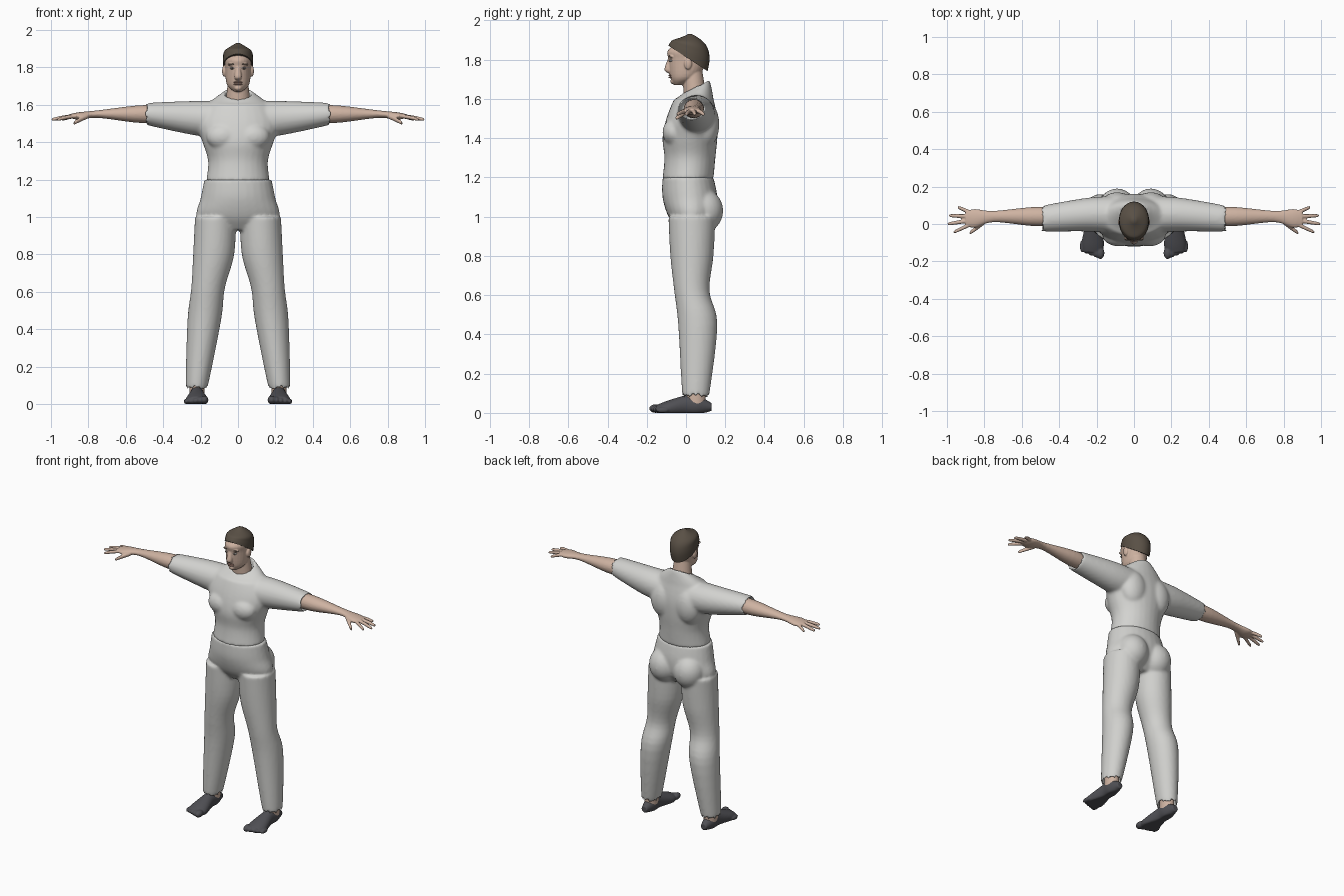
import bpy
import bmesh
from math import cos, sin, tau
from mathutils import Matrix, Vector

default_cube = bpy.data.objects.get("Cube")
if default_cube:
    bpy.data.objects.remove(default_cube, do_unlink=True)


def make_material(name, red, green, blue):
    material = bpy.data.materials.new(name)
    material.use_nodes = True
    colour = (red, green, blue, 1)
    material.diffuse_color = colour
    shader = material.node_tree.nodes["Principled BSDF"]
    shader.inputs["Base Color"].default_value = colour
    shader.inputs["Roughness"].default_value = .8
    return material


shirt_white = make_material("shirt_white", .65, .65, .63)
trouser_white = make_material("trouser_white", .63, .63, .61)
skin = make_material("skin", .62, .45, .36)
dark_hair = make_material("dark_brown_hair", .1, .08, .06)
charcoal = make_material("charcoal_shoe", .08, .08, .09)
lip_brown = make_material("lip_brown", .42, .25, .2)
eye_white = make_material("eye_white", .65, .62, .58)
iris_brown = make_material("iris_brown", .06, .04, .03)

X_AXIS, Y_AXIS, Z_AXIS = range(3)
SIDES = {"left": 1, "right": -1}


def spline(rows, steps=5):
    """Smooth curve through whole rows of numbers."""
    result = []
    last = len(rows) - 1
    for index in range(last):
        start, end = rows[index], rows[index + 1]
        leave = (end - rows[max(index - 1, 0)]) / 2
        arrive = (rows[min(index + 2, last)] - start) / 2
        change = end - start
        for step in range(steps):
            t = step / steps
            square = 3 * change - 2 * leave - arrive
            cube = leave + arrive - 2 * change
            result.append(start + t * (leave + t * (square + t * cube)))
    return result + [rows[last]]


def loft(bm, axis, rows, side=1, hem=False, sides=28):
    """Closed tube; each row is position on axis, two centres, two radii."""
    rows = [Vector(row) for row in rows]
    if hem:
        # Fold the end back inside to make an open cloth edge
        inward = -.04 if rows[-1][0] > rows[0][0] else .04
        lip = rows[-1] - Vector((0, 0, 0, .01, .01))
        rows += [lip, lip + Vector((inward, 0, 0, -.005, -.005))]
    across, along = [i for i in range(3) if i != axis]
    rings = []
    for position, a, b, radius_a, radius_b in spline(rows):
        ring = []
        for corner in range(sides):
            angle = tau * corner / sides
            point = Vector()
            point[axis] = position
            point[across] = a + radius_a * cos(angle)
            point[along] = b + radius_b * sin(angle)
            point.x *= side
            ring.append(bm.verts.new(point))
        rings.append(ring)
    for low, high in zip(rings, rings[1:]):
        for i in range(sides):
            bm.faces.new((low[i - 1], low[i], high[i], high[i - 1]))
    bm.faces.new(rings[0])
    bm.faces.new(rings[-1])


def trunk(bm, rows, hem=False):
    """Upright loft centred on x; each row is z, y, half width, half depth."""
    loft(bm, Z_AXIS, [(z, 0, y, width, depth) for z, y, width, depth in rows], hem=hem)


def slant(bm, start, end, amount, pivot):
    """Tilt rings front to back, growing from height start to height end."""
    for vert in bm.verts:
        weight = (vert.co.z - start) / (end - start)
        vert.co.z += amount * min(max(weight, 0), 1) * (vert.co.y - pivot)


def blob(bm, centre, radii, side=1):
    x, y, z = centre
    matrix = Matrix.Translation((x * side, y, z)) @ Matrix.Diagonal((*radii, 1))
    bmesh.ops.create_uvsphere(bm, u_segments=24, v_segments=14, radius=1, matrix=matrix)


def finger(bm, base, tip, radius, side):
    """Slightly arched finger with a rounded tip."""
    rows = []
    for t, taper in ((0, 1), (.5, 1), (.9, .8), (1, .3)):
        x, y, z = base.lerp(tip, t)
        arch = .01 * t * (1 - t)
        rows.append((x, y, z + arch, radius * taper, radius * taper))
    loft(bm, X_AXIS, rows, side, sides=14)


def finish(bm, name, material, voxel=0, smoothing=0):
    """Create the object; a voxel size fuses its overlapping pieces."""
    bmesh.ops.recalc_face_normals(bm, faces=bm.faces[:])
    mesh = bpy.data.meshes.new(name)
    bm.to_mesh(mesh)
    bm.free()
    mesh.materials.append(material)
    mesh.shade_smooth()
    mesh.set_sharp_from_angle(angle=1)
    obj = bpy.data.objects.new(name, mesh)
    bpy.context.collection.objects.link(obj)
    if voxel:
        fuse = obj.modifiers.new("fuse", 'REMESH')
        fuse.mode = 'VOXEL'
        fuse.voxel_size = voxel
        fuse.use_smooth_shade = True
        soften = obj.modifiers.new("soften", 'SMOOTH')
        soften.iterations = smoothing


# Shirt: torso with slanted collar, chest, shoulder blades and open sleeves
bm = bmesh.new()
trunk(bm, [(1.19, .01, .17, .13), (1.3, .02, .16, .13), (1.4, .02, .19, .14),
           (1.5, .03, .22, .13), (1.6, .04, .17, .1), (1.66, .05, .08, .07)], hem=True)
slant(bm, 1.6, 1.66, .5, pivot=.05)
for side in SIDES.values():
    loft(bm, X_AXIS, [(.1, .05, 1.52, .1, .1), (.25, .05, 1.53, .09, .09),
                      (.48, .03, 1.55, .07, .06)], side, hem=True)
    blob(bm, (.08, -.06, 1.43), (.09, .06, .07), side)
    blob(bm, (.09, .1, 1.47), (.09, .07, .12), side)
finish(bm, "shirt", shirt_white, voxel=.009, smoothing=7)

# Trousers: hips, seat and legs with open cuffs
bm = bmesh.new()
trunk(bm, [(1.2, .01, .18, .13), (1.1, .02, .2, .14),
           (1, .03, .22, .12), (.93, .03, .12, .07)])
for side in SIDES.values():
    loft(bm, Z_AXIS, [(1, .12, .03, .11, .12), (.8, .13, .03, .11, .11),
                      (.62, .16, .03, .09, .09), (.45, .18, .06, .09, .1),
                      (.1, .22, .05, .06, .07)], side, hem=True)
    blob(bm, (.09, .09, 1.03), (.1, .1, .11), side)
finish(bm, "trousers", trouser_white, voxel=.009, smoothing=6)

# Head: neck, skull, nose, chin, brow ridges and ears
bm = bmesh.new()
trunk(bm, [(1.58, .05, .07, .06), (1.76, .03, .05, .05)])
trunk(bm, [(1.67, -.04, .02, .02), (1.71, -.01, .06, .07), (1.8, .01, .07, .1),
           (1.85, .01, .07, .1), (1.91, .02, .03, .03)])
trunk(bm, [(1.81, -.08, .01, .01), (1.75, -.09, .02, .02), (1.73, -.08, .01, .01)])
blob(bm, (0, -.065, 1.69), (.02, .015, .015))
for side in SIDES.values():
    blob(bm, (.03, -.075, 1.815), (.025, .013, .008), side)
    blob(bm, (.075, .01, 1.78), (.01, .02, .03), side)
finish(bm, "head", skin, voxel=.004, smoothing=3)

# Hair cap: hairline slopes from forehead to nape
bm = bmesh.new()
trunk(bm, [(1.8, .01, .08, .1), (1.85, .02, .08, .1),
           (1.89, .02, .07, .08), (1.93, .02, .01, .01)])
slant(bm, 1.92, 1.8, -.65, pivot=.02)
finish(bm, "hair", dark_hair)

# Lips
bm = bmesh.new()
for height in (1.72, 1.71):
    blob(bm, (0, -.078, height), (.023, .012, .005))
finish(bm, "lips", lip_brown)

for name, side in SIDES.items():
    # Eye, iris and eyebrow
    for part, material, centre, radii in (
            ("eye", eye_white, (.03, -.076, 1.795), (.013, .011, .006)),
            ("iris", iris_brown, (.03, -.083, 1.795), (.005, .005, .005)),
            ("eyebrow", dark_hair, (.03, -.083, 1.818), (.02, .006, .003))):
        bm = bmesh.new()
        blob(bm, centre, radii, side)
        finish(bm, f"{name}_{part}", material)

    # Forearm and palm, with four fanned fingers and a thumb
    bm = bmesh.new()
    loft(bm, X_AXIS, [(.42, .04, 1.55, .05, .05), (.55, .04, 1.55, .05, .045),
                      (.75, .04, 1.55, .03, .02), (.85, .03, 1.54, .05, .02),
                      (.9, .03, 1.54, .04, .01)], side)
    for i in range(4):
        reach = 1 - .02 * (i - 1.3) ** 2
        finger(bm, Vector((.87, .02 * i, 1.54)),
               Vector((reach, .045 * (i - 1), 1.52)), .011, side)
    finger(bm, Vector((.8, .01, 1.54)), Vector((.88, -.05, 1.5)), .013, side)
    finish(bm, f"{name}_forearm_and_hand", skin, voxel=.005, smoothing=2)

    # Ankle
    bm = bmesh.new()
    loft(bm, Z_AXIS, [(.04, .22, .05, .04, .05), (.18, .22, .05, .04, .05)], side)
    finish(bm, f"{name}_ankle", skin)

    # Toe shoe with a flat sole
    bm = bmesh.new()
    loft(bm, Y_AXIS, [(.13, .22, .03, .02, .02), (.06, .22, .04, .04, .05),
                      (0, .22, .04, .04, .05), (-.1, .22, .02, .06, .04),
                      (-.15, .22, .02, .05, .02)], side)
    for i in range(5):
        size = .022 - .002 * i
        blob(bm, (.18 + .024 * i, .009 * i - .155, size), (size, .033, size), side)
    for vert in bm.verts:
        vert.co.z = max(vert.co.z, 0)
    finish(bm, f"{name}_shoe", charcoal, voxel=.005, smoothing=2)
